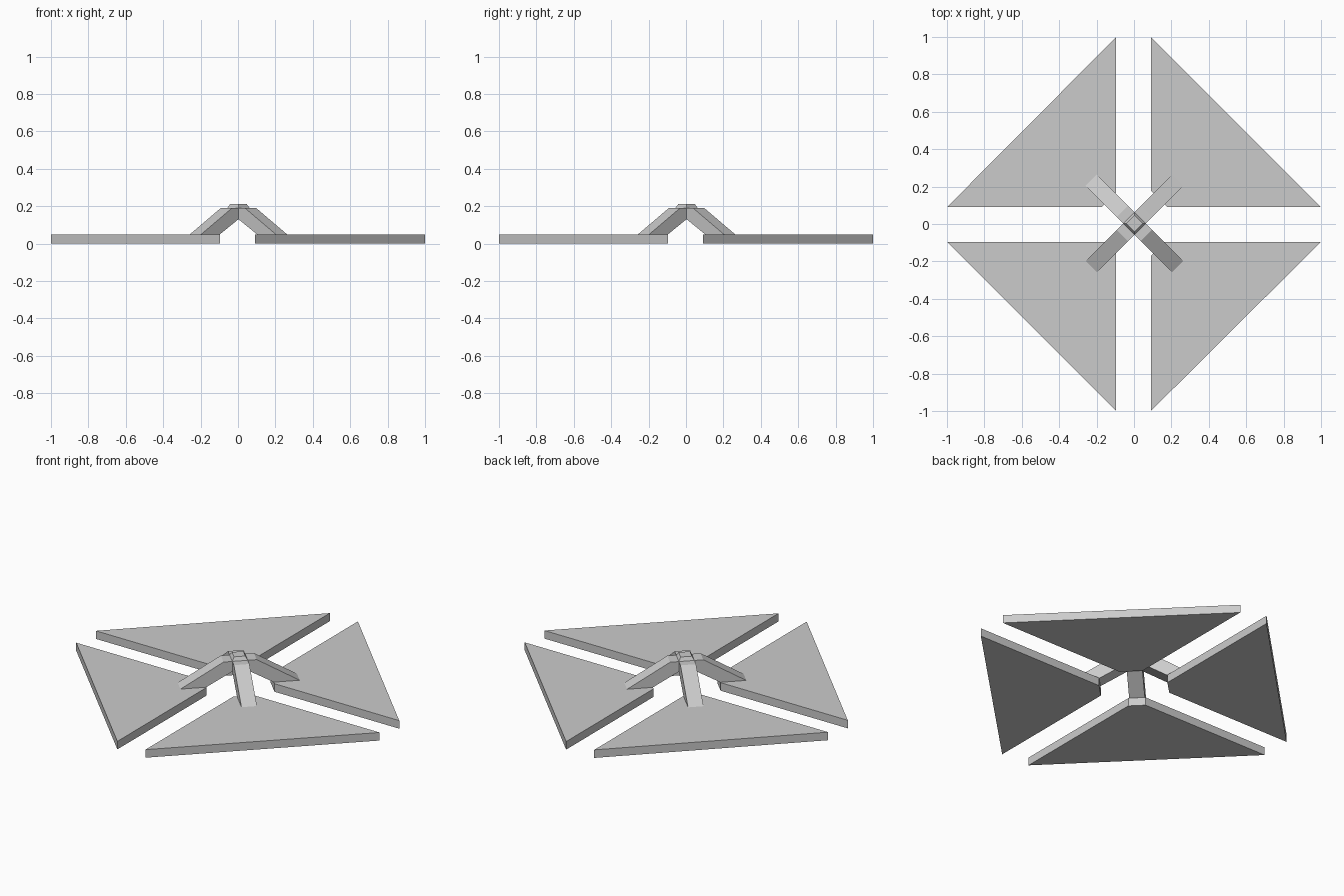
import bpy, bmesh, math
from mathutils import Matrix, Vector

if "Cube" in bpy.data.objects:
    bpy.data.objects.remove(bpy.data.objects["Cube"])

CX, CY = 0.0025, 0.003      # centre of the raised cross
T = 0.048                   # plate thickness
W = 0.0425                  # half width of an arm
CUT = 0.262                 # inner plate corners are cut along |x| + |y| = CUT


def make_object(name, bm):
    bmesh.ops.recalc_face_normals(bm, faces=bm.faces)
    mesh = bpy.data.meshes.new(name)
    bm.to_mesh(mesh)
    bm.free()
    obj = bpy.data.objects.new(name, mesh)
    bpy.context.collection.objects.link(obj)
    return obj


def prism(name, points, offset, matrix=Matrix()):
    """Extrude a closed outline of 3D points along an offset."""
    bm = bmesh.new()
    face = bm.faces.new([bm.verts.new(p) for p in points])
    ext = bmesh.ops.extrude_face_region(bm, geom=[face])
    verts = [g for g in ext["geom"] if isinstance(g, bmesh.types.BMVert)]
    bmesh.ops.translate(bm, verts=verts, vec=Vector(offset))
    bm.transform(matrix)
    return make_object(name, bm)


# Arm side profile: distance from centre, height
arm_profile = [(W, 0.13), (0.185, T), (0.327, T), (0.091, 0.19), (W, 0.19)]

for sx, sy, place in ((1, 1, "back_right"), (-1, 1, "back_left"),
                      (-1, -1, "front_left"), (1, -1, "front_right")):
    # Triangular plate with its inner corner cut off
    gx = 0.09 if sx > 0 else 0.095
    gy = 0.09 if sy > 0 else 0.095
    c = CUT + sx * CX + sy * CY
    outline = [(c - gy, gy), (1, gy), (gx, 1), (gx, c - gx)]
    prism("plate_" + place, [(sx * x, sy * y, 0) for x, y in outline], (0, 0, T))

    # Bent arm from the hub down to the plate
    turn = Matrix.Translation((CX, CY, 0)) @ Matrix.Rotation(math.atan2(sy, sx), 4, "Z")
    prism("arm_" + place, [(s, -W, z) for s, z in arm_profile], (0, 2 * W, 0), turn)

# Hub: square block with a tapered cap
bm = bmesh.new()
rings = []
for half, z in ((W, 0.13), (W, 0.19), (0.031, 0.211)):
    r = half * math.sqrt(2)
    rings.append([bm.verts.new((CX + r * math.cos(k * math.pi / 2),
                                CY + r * math.sin(k * math.pi / 2), z)) for k in range(4)])
for low, high in zip(rings, rings[1:]):
    for k in range(4):
        n = (k + 1) % 4
        bm.faces.new((low[k], low[n], high[n], high[k]))
bm.faces.new(rings[0])
bm.faces.new(rings[-1])
make_object("hub", bm)
